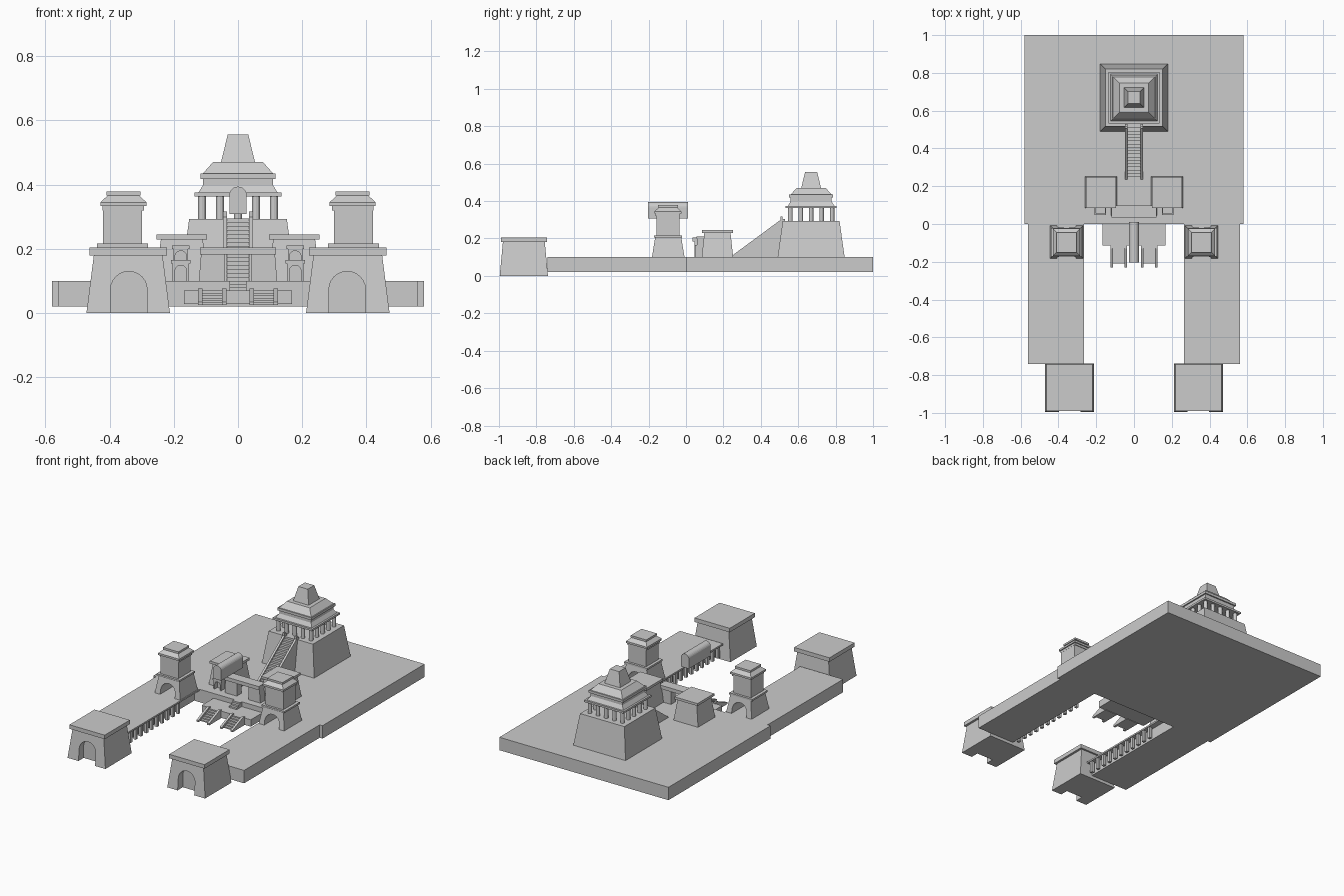
import bpy, bmesh, math

if "Cube" in bpy.data.objects:
    bpy.data.objects.remove(bpy.data.objects["Cube"])


def make(name, verts, faces):
    me = bpy.data.meshes.new(name)
    me.from_pydata(verts, [], faces)
    bm = bmesh.new()
    bm.from_mesh(me)
    bmesh.ops.recalc_face_normals(bm, faces=bm.faces)
    bm.to_mesh(me)
    bm.free()
    ob = bpy.data.objects.new(name, me)
    bpy.context.collection.objects.link(ob)
    return ob


def stack(name, cx, cy, rings):
    """Rectangular tiers: rings of (z, half x, half y) from bottom to top."""
    v, f = [], []
    for z, hx, hy in rings:
        v += [(cx + a * hx, cy + b * hy, z) for a, b in ((-1, -1), (1, -1), (1, 1), (-1, 1))]
    for i in range(len(rings) - 1):
        for j in range(4):
            a, b = 4 * i + j, 4 * i + (j + 1) % 4
            f.append((a, b, b + 4, a + 4))
    n = len(v)
    f += [(3, 2, 1, 0), (n - 4, n - 3, n - 2, n - 1)]
    return make(name, v, f)


def box(name, x0, x1, y0, y1, z0, z1):
    hx, hy = abs(x1 - x0) / 2, abs(y1 - y0) / 2
    return stack(name, (x0 + x1) / 2, (y0 + y1) / 2, [(z0, hx, hy), (z1, hx, hy)])


def prism(name, pts, a, b, axis):
    """Extrude a profile along x (points are y, z) or along y (points are x, z)."""
    n = len(pts)
    v = [((t, p, q) if axis == 'x' else (p, t, q)) for t in (a, b) for p, q in pts]
    f = [tuple(range(n)), tuple(range(2 * n - 1, n - 1, -1))]
    f += [(i, (i + 1) % n, n + (i + 1) % n, n + i) for i in range(n)]
    return make(name, v, f)


def arch(name, cx, r, z0, top, y0, y1):
    pts = [(cx - r, z0), (cx + r, z0)]
    pts += [(cx + r * math.cos(math.pi * i / 12), top - r + r * math.sin(math.pi * i / 12)) for i in range(13)]
    return prism(name, pts, y0, y1, 'y')


def cut(ob, cutter):
    m = ob.modifiers.new("opening", 'BOOLEAN')
    m.operation, m.solver, m.object = 'DIFFERENCE', 'EXACT', cutter
    bpy.context.view_layer.objects.active = ob
    bpy.ops.object.modifier_apply(modifier=m.name)
    bpy.data.objects.remove(cutter)


def stairs(name, x0, x1, y0, z0, y1, z1, n):
    dy, dz = (y1 - y0) / n, (z1 - z0) / n
    pts = [(y0, z0)]
    for i in range(n):
        pts += [(y0 + i * dy, z0 + (i + 1) * dz), (y0 + (i + 1) * dy, z0 + (i + 1) * dz)]
    pts.append((y1, z0))
    return prism(name, pts, x0, x1, 'x')


def column(name, x, y, z0, z1, r):
    bpy.ops.mesh.primitive_cylinder_add(vertices=12, radius=r, depth=z1 - z0, location=(x, y, (z0 + z1) / 2))
    bpy.context.object.name = name


# main platform
box("platform", -.58, .58, 0, 1, .02, .1)

for s in (-1, 1):
    # side wings with eave and colonnade on the inner side
    box("wing", s * .3, s * .56, -.74, .0, .02, .1)
    box("wing_eave", s * .265, s * .3, -.74, .0, .09, .1)
    for i in range(11):
        y = -.71 + i * .052
        box("wing_pillar", s * .27, s * .287, y - .009, y + .009, .02, .09)

    # front gatehouses
    g = stack("gatehouse", s * .342, -.867, [(0, .13, .129), (.18, .107, .112)])
    cut(g, arch("gate_cutter", s * .34, .057, -.05, .13, -1.1, -.945))
    stack("gatehouse_cap", s * .342, -.867, [(.18, .121, .123), (.205, .121, .123)])

    # wing towers
    t = stack("tower_base", s * .357, -.095, [(.1, .087, .087), (.205, .07, .07)])
    cut(t, arch("tower_cutter", s * .357, .05, .05, .175, -.3, .1))
    stack("tower_cap", s * .36, -.097, [(.205, .079, .075), (.216, .079, .075)])
    stack("tower_shaft", s * .36, -.097, [(.216, .061, .061), (.32, .061, .061)])
    stack("tower_roof", s * .357, -.097, [
        (.32, .065, .065), (.333, .065, .065), (.333, .072, .072), (.345, .072, .072),
        (.366, .049, .049), (.366, .053, .053), (.378, .053, .053)])

    # square buildings either side of the court
    stack("side_building", s * .175, .168, [(.1, .084, .084), (.23, .065, .07)])
    stack("side_building_cap", s * .175, .168, [(.23, .079, .082), (.245, .079, .082)])

    # two-storey arched bays on the square buildings
    for z0, z1, w, y in ((.1, .155, .026, .052), (.165, .2, .023, .06)):
        b = box("arched_bay", s * .178 - w, s * .178 + w, y, .12, z0, z1)
        cut(b, arch("bay_cutter", s * .178, .018, z0 - .01, z1 - .006, 0, y + .025))
        box("bay_cornice", s * .178 - w - .004, s * .178 + w + .004, y - .004, .12, z1, z1 + .01)

    # central gate pylons
    prism("gate_pylon", [(s * .04, .1), (s * .122, .1), (s * .115, .185), (s * .04, .185)], .045, .09, 'y')

    # terrace stairs with sloped side walls
    stairs("terrace_stairs", s * .05, s * .11, -.21, .025, -.11, .07, 6)
    for x in (.036, .11):
        prism("terrace_stair_wall", [(-.23, .025), (-.23, .035), (-.13, .077), (-.11, .077), (-.11, .025)],
              s * x, s * (x + .014), 'x')

    # great stair side walls
    prism("great_stair_wall", [(.235, .1), (.513, .305), (.53, .305), (.53, .1)], s * .034, s * .047, 'x')
    box("stair_post", s * .034, s * .047, .505, .517, .29, .317)

# gate lintel
box("gate_lintel", -.118, .118, .035, .098, .183, .205)

# front terrace with a small centre stair up to the platform
box("terrace", -.168, .168, -.115, 0, .028, .07)
stairs("centre_stairs", -.026, .026, -.05, .07, 0, .1, 3)

# barrel vault raised over the terrace
arch("barrel_vault", 0, .027, .308, .394, -.203, .01)

# great stair
stairs("great_stairs", -.034, .034, .25, .1, .525, .295, 16)

# main temple
CY = .669
stack("temple_base", 0, CY, [(.1, .179, .179), (.293, .152, .152)])
for i in range(5):
    for j in range(5):
        if i in (0, 4) or j in (0, 4):
            column("temple_column", -.112 + .056 * i, CY - .112 + .056 * j, .293, .365, .012)
stack("temple_roof", 0, CY, [
    (.363, .136, .136), (.375, .136, .136), (.375, .124, .124), (.398, .109, .109),
    (.418, .109, .109), (.418, .117, .117), (.434, .117, .117), (.434, .11, .11), (.47, .078, .078)])
stack("temple_spire", 0, CY, [(.47, .053, .053), (.556, .032, .032)])
